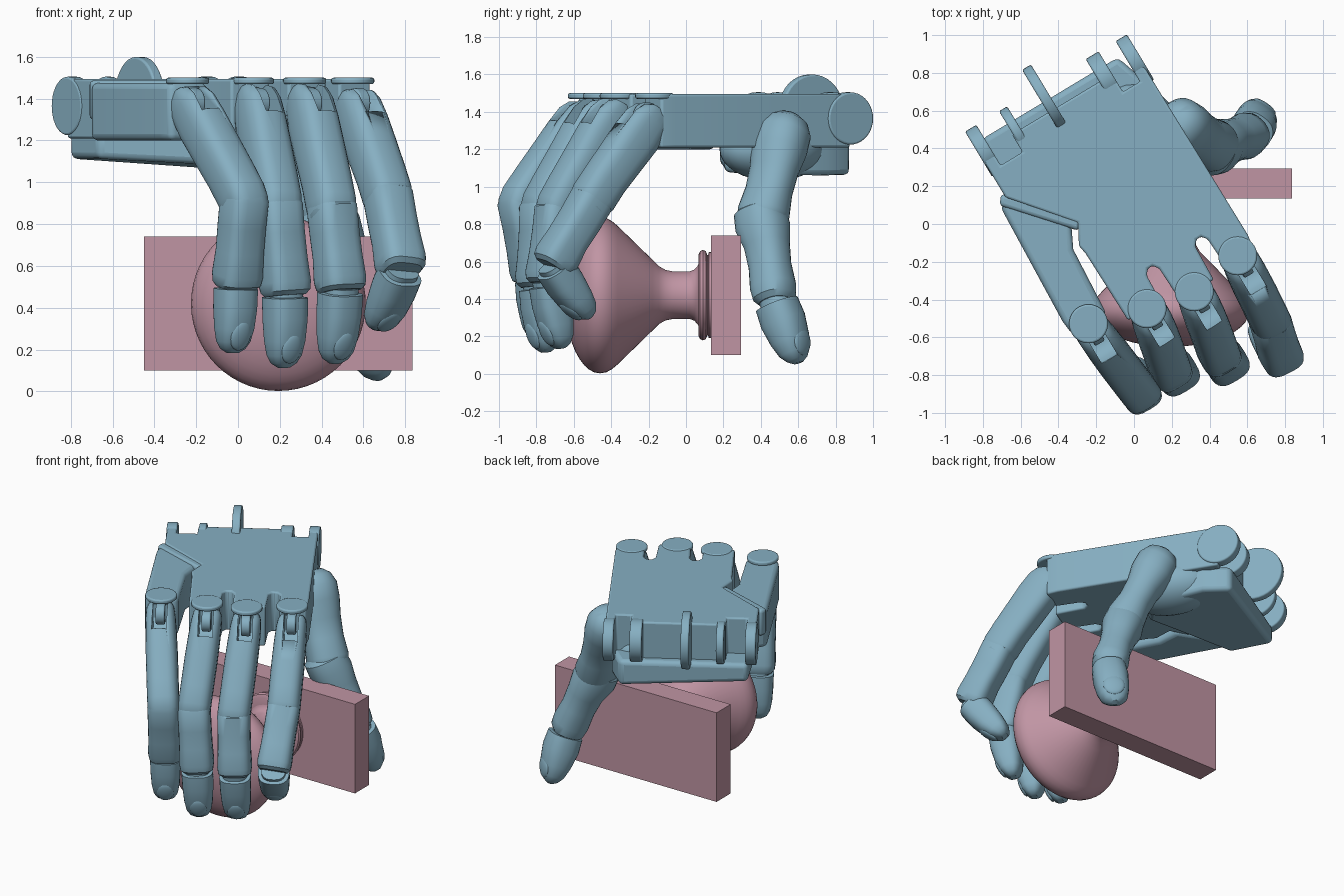
import bpy, bmesh, math
from mathutils import Vector, Matrix

if "Cube" in bpy.data.objects:
    bpy.data.objects.remove(bpy.data.objects["Cube"])

# Hand axes seen from above: U runs along the fingers, V across the knuckles
U, V = Vector((0.515, -0.857, 0)), Vector((0.857, 0.515, 0))


def P(u, v, z=0):
    return U * u + V * v + Vector((0, 0, z))


def material(name, rgb):
    m = bpy.data.materials.new(name)
    m.diffuse_color = (*rgb, 1)
    m.use_nodes = True
    m.node_tree.nodes["Principled BSDF"].inputs["Base Color"].default_value = m.diffuse_color
    return m


BLUE = material("hand_blue", (0.24, 0.43, 0.54))
PINK = material("knob_pink", (0.53, 0.30, 0.37))


def finish(bm, name, mat, bevel=0, angle=35):
    bmesh.ops.recalc_face_normals(bm, faces=bm.faces)
    me = bpy.data.meshes.new(name)
    bm.to_mesh(me)
    bm.free()
    me.materials.append(mat)
    ob = bpy.data.objects.new(name, me)
    bpy.context.collection.objects.link(ob)
    if bevel:
        b = ob.modifiers.new("bevel", "BEVEL")
        b.width, b.segments, b.limit_method = bevel, 3, "ANGLE"
    bpy.ops.object.select_all(action="DESELECT")
    ob.select_set(True)
    bpy.context.view_layer.objects.active = ob
    bpy.ops.object.shade_smooth_by_angle(angle=math.radians(angle))
    return ob


def skin(bm, rings):
    """Bridge equal rings of points and cap both ends."""
    rv = [[bm.verts.new(p) for p in r] for r in rings]
    n = len(rv[0])
    for a, b in zip(rv, rv[1:]):
        for i in range(n):
            bm.faces.new((a[i], a[(i + 1) % n], b[(i + 1) % n], b[i]))
    bm.faces.new(rv[0])
    bm.faces.new(rv[-1][::-1])


def slab(name, outline, z0, z1, bevel=0.02, tilt=0.0):
    """Extruded (u, v) outline; tilt slopes the underside along v."""
    bm = bmesh.new()
    skin(bm, [[P(u, v, z0 + tilt * v) for u, v in outline], [P(u, v, z1) for u, v in outline]])
    return finish(bm, name, BLUE, bevel)


def disc(name, centre, axis, r, length, bevel=0.01):
    bm = bmesh.new()
    rot = Vector(axis).to_track_quat("Z", "Y").to_matrix().to_4x4()
    bmesh.ops.create_cone(bm, cap_ends=True, segments=36, radius1=r, radius2=r, depth=length,
                          matrix=Matrix.Translation(centre) @ rot)
    return finish(bm, name, BLUE, bevel)


def frame(a, b, side):
    d = (b - a).normalized()
    w = (side - d * side.dot(d)).normalized()
    return d, w, d.cross(w)


def bone(name, a, b, side, stations, power=2.9):
    """Rounded-box loft; stations are (t, half width, half depth, back offset)."""
    d, w, n = frame(a, b, side)
    rings = []
    for t, hw, hd, off in stations:
        c = a.lerp(b, t) + n * off
        ring = []
        for i in range(28):
            q = 2 * math.pi * i / 28
            x = math.copysign(abs(math.cos(q)) ** (2 / power), math.cos(q))
            y = math.copysign(abs(math.sin(q)) ** (2 / power), math.sin(q))
            ring.append(c + w * hw * x + n * hd * y)
        rings.append(ring)
    bm = bmesh.new()
    skin(bm, rings)
    return finish(bm, name, BLUE)


def ellipsoid(name, centre, axes, radii):
    m = Matrix([axes[0], axes[1], axes[2]]).transposed() @ Matrix.Diagonal(radii)
    bm = bmesh.new()
    bmesh.ops.create_uvsphere(bm, u_segments=28, v_segments=16, radius=1,
                              matrix=Matrix.Translation(centre) @ m.to_4x4())
    return finish(bm, name, BLUE)


def nail(name, a, b, side, out, hw):
    d, w, n = frame(a, b, side)
    tilt = (d - n * 0.3).normalized()
    ellipsoid(name, a.lerp(b, 0.75) + n * out, (w, tilt, tilt.cross(w) * -1), (hw, 0.075, 0.022))


def lathe(name, profile, cx, cz):
    """Revolve (radius, y) points about an axis parallel to y."""
    bm = bmesh.new()
    skin(bm, [[Vector((cx + r * math.cos(2 * math.pi * i / 56), y,
                       cz + r * math.sin(2 * math.pi * i / 56))) for i in range(56)]
              for r, y in profile])
    return finish(bm, name, PINK)


# Door piece and knob
bm = bmesh.new()
bmesh.ops.create_cube(bm, size=1, matrix=Matrix.Translation((0.193, 0.215, 0.42))
                      @ Matrix.Diagonal((1.285, 0.16, 0.64, 1)))
finish(bm, "door_panel", PINK)
dome = [(0.418 * math.sin(q), -0.46 - 0.19 * math.cos(q))
        for q in [0.03 + (math.pi / 2 - 0.03) * i / 10 for i in range(11)]]
lathe("door_knob", dome + [(0.412, -0.425), (0.395, -0.395), (0.37, -0.365), (0.19, -0.18),
      (0.155, -0.145), (0.135, -0.11), (0.127, -0.07), (0.127, 0.02), (0.137, 0.045),
      (0.16, 0.065), (0.19, 0.07)], 0.193, 0.42)
lathe("knob_collar", [(0.12, 0.066), (0.215, 0.066), (0.235, 0.075), (0.242, 0.09), (0.235, 0.106),
      (0.215, 0.114), (0.215, 0.118), (0.23, 0.122), (0.23, 0.136)], 0.193, 0.42)

# Palm plate: wrist notches, then narrow slots between the knuckles
palm = [(-0.74, -0.51), (-0.74, -0.445), (-0.63, -0.445), (-0.63, -0.31), (-0.74, -0.31), (-0.74, 0.31),
        (-0.63, 0.31), (-0.63, 0.415), (-0.74, 0.415), (-0.74, 0.475), (0.36, 0.487), (0.44, 0.475)]
for v, bottom, right_end, left_end in ((0.255, 0.24, 0.44, 0.47), (-0.045, 0.24, 0.47, 0.44)):
    palm += [(right_end, v + 0.045), (bottom + 0.03, v + 0.038), (bottom, v + 0.015),
             (bottom, v - 0.015), (bottom + 0.03, v - 0.038), (left_end, v - 0.045)]
palm += [(0.42, -0.29), (0.0, -0.30), (-0.05, -0.31), (-0.16, -0.25), (-0.47, -0.51)]
slab("palm", palm, 1.21, 1.495, 0.012)
slab("outer_palm_block", [(0.34, -0.37), (0.34, -0.58), (0.25, -0.59), (-0.44, -0.56), (-0.48, -0.48),
                          (-0.2, -0.27), (-0.05, -0.345)], 1.2, 1.475, 0.03)
slab("palm_crease", [(-0.17, -0.22), (-0.12, -0.27), (-0.45, -0.56), (-0.5, -0.52)], 1.3, 1.487)
slab("palm_heel", [(-0.8, -0.46), (-0.8, 0.38), (-0.62, 0.44), (-0.25, 0.38), (-0.15, 0.15),
                   (-0.32, -0.15), (-0.5, -0.48)], 1.085, 1.24, 0.03, -0.06)
ellipsoid("thumb_mound", P(-0.36, 0.3, 1.2), (U, V, Vector((0, 0, 1))), (0.31, 0.2, 0.17))

# Wrist hinge lugs and the middle disc
for i, (v, w) in enumerate([(-0.48, 0.07), (-0.28, 0.05), (0.27, 0.08), (0.45, 0.07)]):
    disc(f"wrist_lug_{i}", P(-0.74, v, 1.365), V, 0.14, w)
disc("wrist_disc", P(-0.815, -0.06, 1.41), V, 0.19, 0.055)

# Fingers: knuckle, middle joint, end joint, tip, thickness
fingers = {
    "little": ((-0.21, -0.58, 1.38), (0.03, -0.89, 0.91), (-0.01, -0.81, 0.51), (-0.02, -0.79, 0.19), 0.97),
    "ring": ((0.10, -0.50, 1.39), (0.19, -0.77, 0.88), (0.225, -0.785, 0.47), (0.225, -0.76, 0.12), 1.0),
    "middle": ((0.35, -0.41, 1.39), (0.45, -0.69, 0.87), (0.49, -0.735, 0.49), (0.47, -0.68, 0.14), 1.0),
    "index": ((0.58, -0.22, 1.37), (0.72, -0.51, 0.92), (0.78, -0.71, 0.58), (0.67, -0.53, 0.30), 1.0),
}
for name, (*pts, s) in fingers.items():
    k, m, e, t = (Vector(p) for p in pts)
    ku, kv = k.dot(U), k.dot(V)
    f = f"{name}_finger"
    disc(f + "_knuckle_hood", P(ku - 0.06, kv, 1.485), (0, 0, 1), 0.103, 0.03)
    disc(f + "_hinge_tongue", P(ku - 0.01, kv, 1.38), V, 0.07, 0.06)
    base = bone(f + "_base", k, m, V, [
        (-0.13, 0.075 * s, 0.05, -0.02), (-0.08, 0.092 * s, 0.09, -0.02), (0.02, 0.1 * s, 0.118, -0.02),
        (0.2, 0.105 * s, 0.128 * s, -0.018), (0.45, 0.108 * s, 0.122 * s, -0.01),
        (0.75, 0.108 * s, 0.117 * s, 0), (0.95, 0.108 * s, 0.118 * s, 0),
        (1.06, 0.105 * s, 0.1 * s, 0), (1.14, 0.08 * s, 0.06, 0)])
    # Slot in the back of the knuckle
    cutter = disc(f + "_slot_cutter", k + U * 0.05, V, 0.11, 0.095, 0)
    cutter.hide_render = True
    cut = base.modifiers.new("slot", "BOOLEAN")
    cut.operation, cut.object, cut.solver = "DIFFERENCE", cutter, "EXACT"
    bpy.ops.object.select_all(action="DESELECT")
    bpy.context.view_layer.objects.active = base
    while base.modifiers[0].name != "slot":
        bpy.ops.object.modifier_move_up(modifier="slot")
    bpy.ops.object.modifier_apply(modifier="slot")
    bpy.data.objects.remove(cutter)
    bone(f + "_mid", m, e, V, [(-0.14, 0.09 * s, 0.07, 0.01), (-0.03, 0.107 * s, 0.11 * s, 0),
         (0.3, 0.107 * s, 0.107 * s, 0), (0.6, 0.108 * s, 0.104 * s, 0.005),
         (0.88, 0.113 * s, 0.112 * s, 0.005), (0.98, 0.108 * s, 0.104 * s, 0.005),
         (1.03, 0.09 * s, 0.085 * s, 0)], 3.2)
    bone(f + "_end", e, t, V, [(-0.02, 0.08 * s, 0.08 * s, 0), (0.05, 0.08 * s, 0.08 * s, 0),
         (0.06, 0.103 * s, 0.1 * s, 0), (0.35, 0.101 * s, 0.1 * s, 0), (0.65, 0.094 * s, 0.088 * s, -0.003),
         (0.85, 0.082 * s, 0.07 * s, -0.008), (0.96, 0.062 * s, 0.046 * s, -0.012),
         (1.02, 0.03, 0.02, -0.012)], 2.7)
    nail(f + "_nail", e, t, V, 0.061 * s, 0.055)

# Thumb
T = Vector((-0.8, 0.6, 0))
a, b, c, d = (Vector(p) for p in ((0.24, 0.52, 1.29), (0.43, 0.41, 0.84),
                                  (0.615, 0.475, 0.40), (0.665, 0.60, 0.065)))
bone("thumb_base", a, b, T, [(-0.2, 0.06, 0.07, 0), (-0.13, 0.11, 0.12, 0), (0.0, 0.14, 0.15, 0),
     (0.2, 0.14, 0.15, 0), (0.45, 0.115, 0.135, 0), (0.7, 0.112, 0.13, 0), (0.95, 0.13, 0.14, 0),
     (1.08, 0.12, 0.125, 0), (1.17, 0.08, 0.08, 0)], 2.2)
bone("thumb_mid", b, c, T, [(-0.16, 0.08, 0.09, -0.02), (-0.06, 0.128, 0.138, -0.015),
     (0.12, 0.135, 0.145, -0.01), (0.35, 0.115, 0.12, 0), (0.6, 0.107, 0.112, 0), (0.85, 0.12, 0.118, 0),
     (0.98, 0.112, 0.11, 0), (1.04, 0.085, 0.085, 0)], 2.3)
bone("thumb_end", c, d, T, [(-0.02, 0.08, 0.08, 0), (0.07, 0.085, 0.085, 0), (0.08, 0.112, 0.112, 0),
     (0.35, 0.117, 0.117, 0), (0.65, 0.108, 0.098, 0), (0.85, 0.092, 0.075, 0), (0.96, 0.066, 0.048, 0),
     (1.02, 0.03, 0.02, 0)], 2.4)
nail("thumb_nail", c, d, T, 0.07, 0.07)
